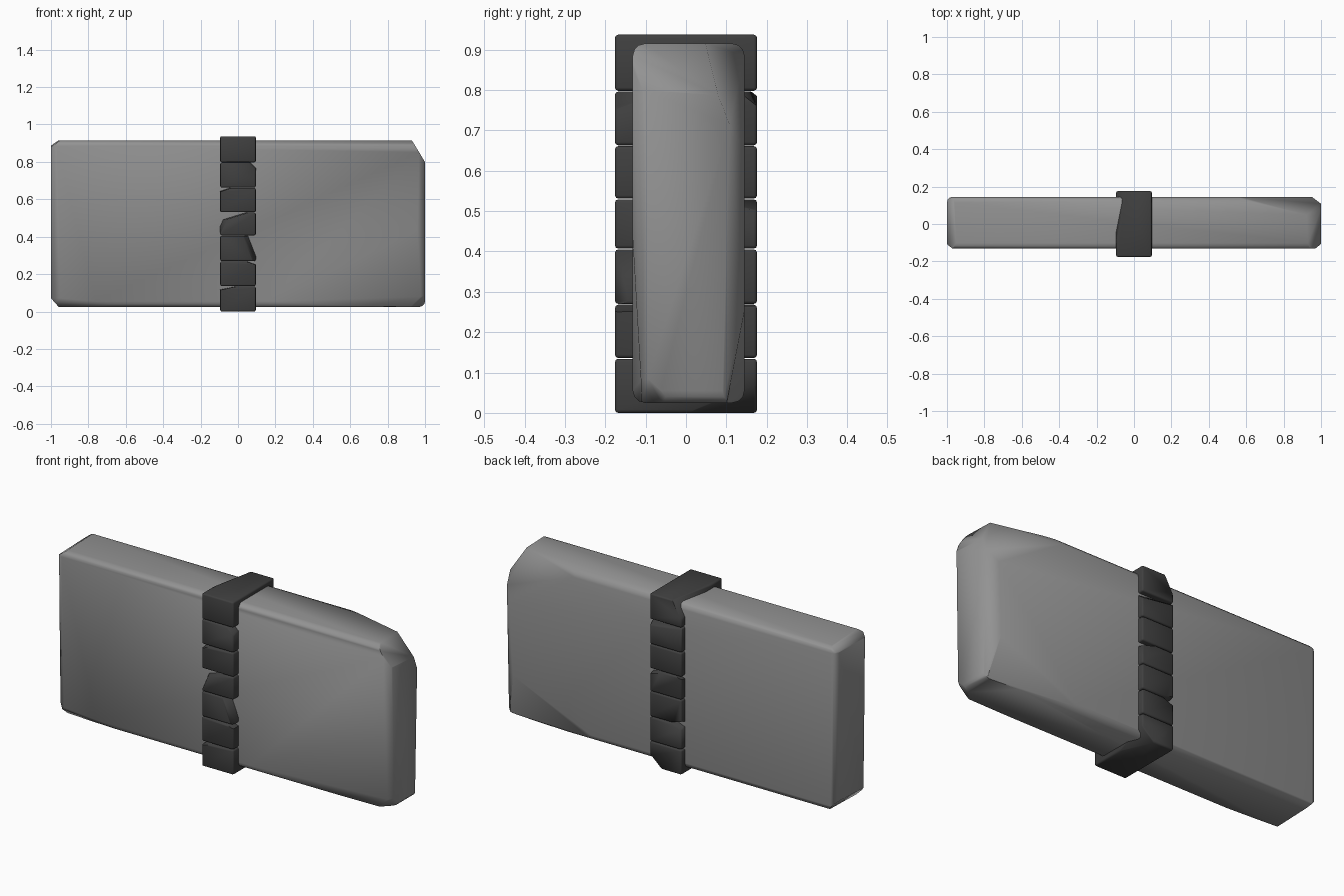
import bpy, bmesh, math
from mathutils import Vector

if "Cube" in bpy.data.objects:
    bpy.data.objects.remove(bpy.data.objects["Cube"])


def chip(bm, center, pts):
    """Slice off the corner lying beyond the plane through three points."""
    p, q, r = (Vector(v) for v in pts)
    n = (q - p).cross(r - p).normalized()
    if n.dot(p - center) < 0:
        n = -n
    geom = bm.verts[:] + bm.edges[:] + bm.faces[:]
    res = bmesh.ops.bisect_plane(bm, geom=geom, dist=1e-5, plane_co=p,
                                 plane_no=n, clear_outer=True)
    cut = [e for e in res["geom_cut"] if isinstance(e, bmesh.types.BMEdge)]
    if cut:
        bmesh.ops.contextual_create(bm, geom=cut)


def block(name, lo, hi, bevel, segments, chips, angle, mat):
    """Rounded box between two corners with chiselled chips."""
    lo, hi = Vector(lo), Vector(hi)
    c = (lo + hi) / 2
    bm = bmesh.new()
    bmesh.ops.create_cube(bm, size=1)
    for v in bm.verts:
        v.co = Vector(v.co[i] * (hi - lo)[i] + c[i] for i in range(3))
    bmesh.ops.bevel(bm, geom=bm.edges[:], offset=bevel, segments=segments,
                    profile=0.5, affect='EDGES')
    for pts in chips:
        chip(bm, c, pts)
    bmesh.ops.recalc_face_normals(bm, faces=bm.faces[:])
    me = bpy.data.meshes.new(name)
    bm.to_mesh(me)
    bm.free()
    ob = bpy.data.objects.new(name, me)
    bpy.context.collection.objects.link(ob)
    me.materials.append(mat)
    bpy.ops.object.select_all(action='DESELECT')
    ob.select_set(True)
    bpy.context.view_layer.objects.active = ob
    bpy.ops.object.shade_smooth_by_angle(angle=math.radians(angle))
    return ob


def grey(name, value):
    mat = bpy.data.materials.new(name)
    mat.diffuse_color = (value, value, value, 1)
    mat.use_nodes = True
    mat.node_tree.nodes["Principled BSDF"].inputs["Base Color"].default_value = mat.diffuse_color
    return mat


slab_grey = grey("slab_grey", 0.29)
dark_grey = grey("band_grey", 0.05)

# Main stone slab with worn corners and shallow facets
F, B, Z0, Z1 = -0.132, 0.145, 0.025, 0.915
block("stone_slab", (-1, F, Z0), (1, B, Z1), 0.03, 3, [
    [(0.93, F, Z1), (1, F, 0.80), (0.92, B, Z1)],          # top right corner
    [(1, 0.03, Z1), (1, B, 0.62), (0.52, B, Z1)],          # back top right
    [(0.10, F, Z0), (1, F, 0.45), (1, -0.108, Z0)],        # front low facet
    [(0.90, F, Z0), (1, F, 0.12), (1, -0.03, Z0)],         # front bottom right
    [(1, 0.10, Z0), (1, B, 0.28), (0.4, B, Z0)],           # back bottom right
    [(0.93, B, Z0), (0.96, B, Z1), (1, 0.10, 0.4)],        # back right edge
    [(0.95, F, Z0), (0.97, F, Z1), (1, -0.10, 0.4)],       # front right edge
    [(-0.96, F, Z0), (-1, F, 0.07), (-0.95, B, Z0)],       # bottom left corner
    [(-0.95, F, Z1), (-1, F, 0.88), (-0.96, B, Z1)],       # top left corner
    [(-0.95, F, Z0), (-0.97, F, Z1), (-1, -0.10, 0.4)],    # front left edge
    [(-1, F, 0.075), (-0.4, F, Z0), (-1, -0.09, Z0)],      # front bottom left
], 75, slab_grey)

# Band of stacked stones around the middle
X, Y = 0.095, 0.176
levels = [0, 0.135, 0.269, 0.406, 0.53, 0.662, 0.797, 0.937]
chips = [
    [[(-X, -Y, 0.115), (0, -Y, 0.135), (-X, Y, 0.13)],
     [(X, Y, 0.07), (0.02, Y, 0), (X, 0, 0)]],
    [[(X, -Y, 0.25), (0.04, -Y, 0.269), (X, Y, 0.262)],
     [(-X, Y, 0.24), (-0.02, Y, 0.269), (-X, 0.1, 0.269)]],
    [[(0.078, -Y, 0.27), (0.025, -Y, 0.406), (X, -0.08, 0.38)],
     [(-X, Y, 0.29), (-0.02, Y, 0.269), (-X, 0.1, 0.269)]],
    [[(-X, -Y, 0.41), (-0.055, -Y, 0.50), (-X, -0.10, 0.49)],
     [(-0.07, -Y, 0.49), (0.06, -Y, 0.53), (-0.07, Y, 0.525)],
     [(X, Y, 0.50), (0, Y, 0.53), (X, 0.05, 0.53)]],
    [[(-X, -Y, 0.64), (-0.03, -Y, 0.662), (-X, 0.1, 0.662)]],
    [[(X, -Y, 0.75), (0.05, -Y, 0.797), (X, -0.05, 0.797)],
     [(X, Y, 0.76), (X, 0.13, 0.797), (-X, Y, 0.785)]],
    [[(-X, -0.10, 0.937), (-0.045, 0.15, 0.937), (-X, 0.14, 0.85)]],
]
for i, cuts in enumerate(chips):
    block(f"band_stone_{i + 1}", (-X, -Y, levels[i] + (0.001 if i else 0)),
          (X, Y, levels[i + 1] - (0.001 if i < 6 else 0)), 0.008, 2, cuts, 70,
          dark_grey)
